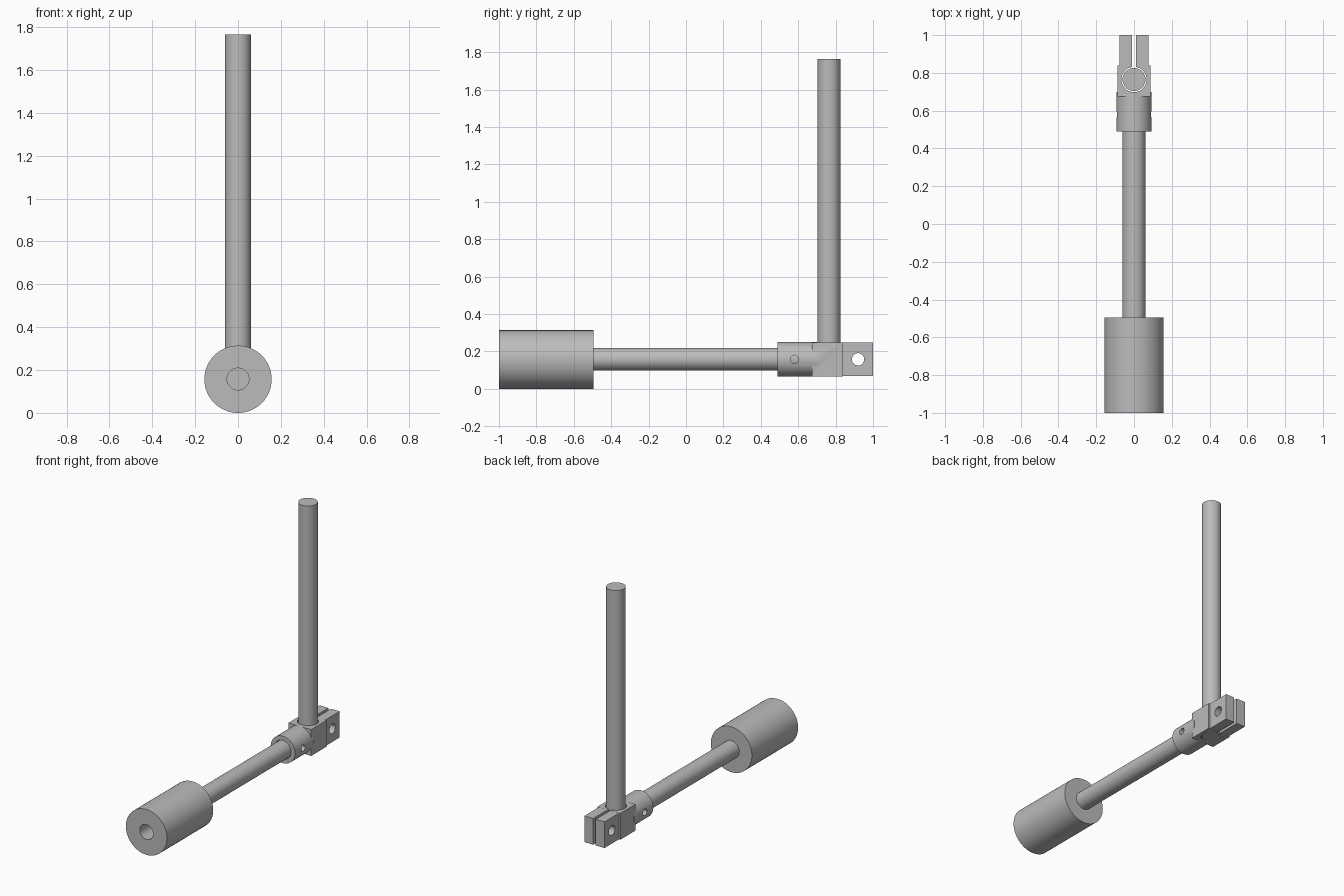
import bpy
from math import radians

cube = bpy.data.objects.get("Cube")
if cube:
    bpy.data.objects.remove(cube, do_unlink=True)

steel = bpy.data.materials.new("grey steel")
steel.use_nodes = True
GREY = (0.5, 0.5, 0.5, 1)
steel.diffuse_color = GREY
steel.node_tree.nodes["Principled BSDF"].inputs["Base Color"].default_value = GREY

AXIS_Z = 0.158    # height of the horizontal arm
POST_Y = 0.765    # position of the upright post
TURN = {"x": (0, radians(90), 0), "y": (radians(90), 0, 0), "z": (0, 0, 0)}


def finish(obj, name):
    obj.name = name
    obj.data.materials.clear()
    obj.data.materials.append(steel)
    return obj


def rod(name, axis, radius, start, end, x=0, y=0, z=AXIS_Z, sides=64):
    """Cylinder along one axis, from start to end on that axis."""
    place = {"x": x, "y": y, "z": z}
    place[axis] = (start + end) / 2
    bpy.ops.mesh.primitive_cylinder_add(
        vertices=sides, radius=radius, depth=end - start,
        location=tuple(place.values()), rotation=TURN[axis])
    return finish(bpy.context.object, name)


def box(name, half_x, y0, y1, half_z):
    bpy.ops.mesh.primitive_cube_add(size=1, location=(0, (y0 + y1) / 2, AXIS_Z))
    obj = bpy.context.object
    obj.scale = (2 * half_x, y1 - y0, 2 * half_z)
    bpy.ops.object.transform_apply(location=False, rotation=False, scale=True)
    return finish(obj, name)


def combine(target, tool, operation):
    """Apply a boolean and remove the tool."""
    mod = target.modifiers.new(operation, "BOOLEAN")
    mod.operation, mod.object, mod.solver = operation, tool, "EXACT"
    bpy.context.view_layer.objects.active = target
    bpy.ops.object.modifier_apply(modifier=mod.name)
    bpy.data.objects.remove(tool, do_unlink=True)


def smooth(obj):
    bpy.ops.object.select_all(action="DESELECT")
    obj.select_set(True)
    bpy.context.view_layer.objects.active = obj
    bpy.ops.object.shade_smooth_by_angle(angle=radians(30))


# Counterweight with a bore from the front
weight = rod("counterweight", "y", 0.157, -1.0, -0.495, z=0.157)
combine(weight, rod("bore", "y", 0.051, -1.1, -0.51), "DIFFERENCE")

# Horizontal arm and upright post
arm = rod("horizontal_arm", "y", 0.061, -0.51, 0.66)
post = rod("upright_post", "z", 0.061, 0.07, 1.765, y=POST_Y)

# Clamp: round socket, square body and narrower split jaws
clamp = rod("clamp", "y", 0.093, 0.49, 0.70)
combine(clamp, box("body", 0.087, 0.675, 0.84, 0.091), "UNION")
combine(clamp, box("jaws", 0.077, 0.80, 1.0, 0.0905), "UNION")
combine(clamp, rod("arm_bore", "y", 0.064, 0.4, 0.66), "DIFFERENCE")
combine(clamp, rod("post_bore", "z", 0.067, 0, 0.4, y=POST_Y), "DIFFERENCE")
combine(clamp, box("slot", 0.01, POST_Y, 1.1, 0.2), "DIFFERENCE")
combine(clamp, rod("bolt_hole", "x", 0.033, -0.3, 0.3, y=0.92), "DIFFERENCE")
combine(clamp, rod("pin_hole", "x", 0.022, -0.3, 0.3, y=0.58, sides=32), "DIFFERENCE")

for part in (weight, arm, post, clamp):
    smooth(part)
